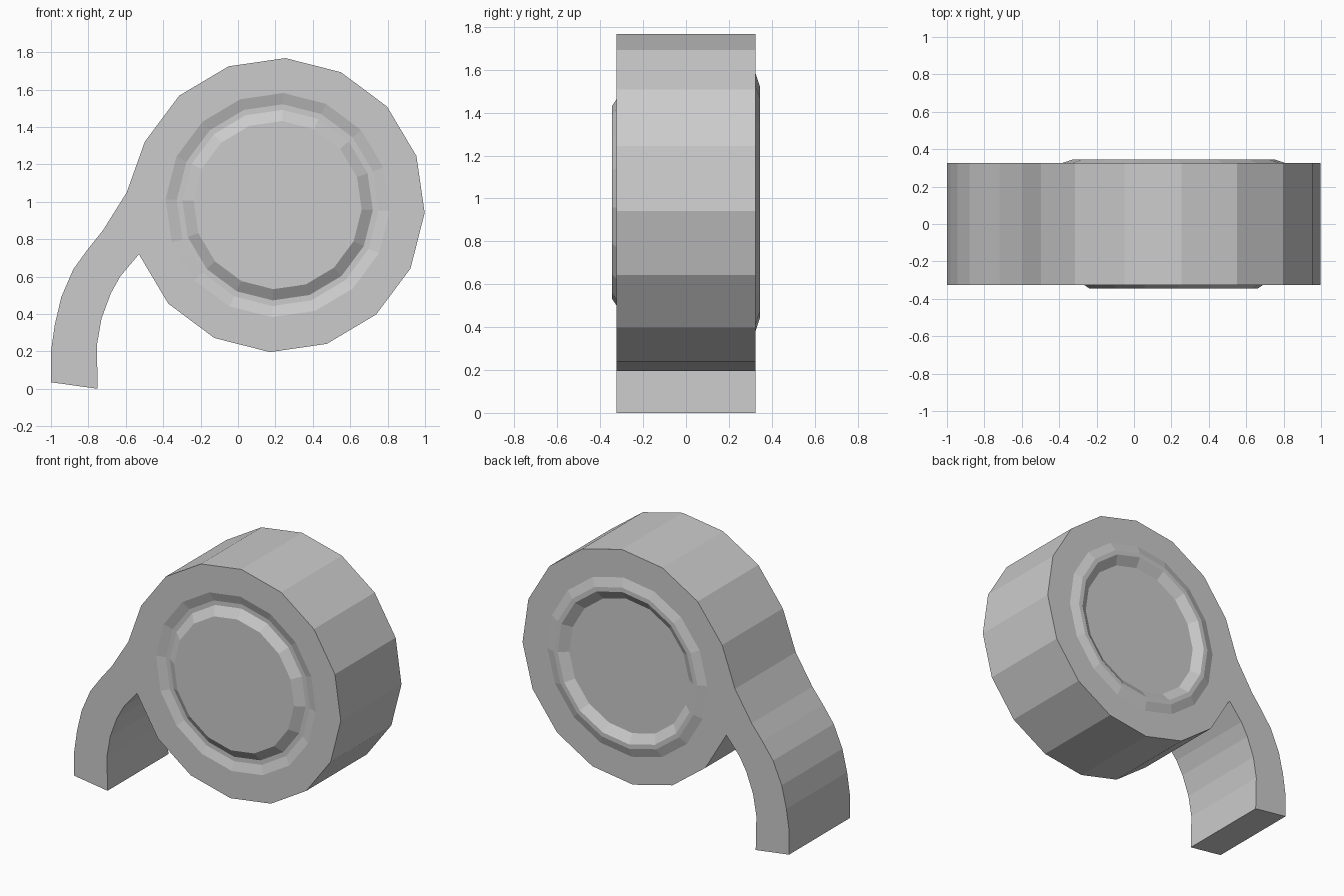
import bpy
import bmesh
from math import cos, sin, radians

old = bpy.data.objects.get("Cube")
if old:
    bpy.data.objects.remove(old, do_unlink=True)

SIDES = 16
CX, CZ, RADIUS = 0.212, 0.982, 0.787
HALF = 0.325                # half of the tape width
STEP = 0.02                 # height of the pressed ring
PEEL = 8                    # corner where the tape leaves the roll
PEEL_POINT = (-0.595, 1.05)

grey = bpy.data.materials.new("light grey")
grey.use_nodes = True
colour = (0.6, 0.6, 0.6, 1)
grey.diffuse_color = colour
grey.node_tree.nodes["Principled BSDF"].inputs["Base Color"].default_value = colour


def corner(radius, k):
    """Point k of a ring around the roll axis, in x and z."""
    if radius == RADIUS and k == PEEL:
        return PEEL_POINT
    a = radians(-3 + 360 / SIDES * k)
    return CX + radius * cos(a), CZ + radius * sin(a)


def finish(name, bm):
    bmesh.ops.recalc_face_normals(bm, faces=bm.faces)
    mesh = bpy.data.meshes.new(name)
    bm.to_mesh(mesh)
    bm.free()
    mesh.materials.append(grey)
    obj = bpy.data.objects.new(name, mesh)
    bpy.context.collection.objects.link(obj)


# Roll: rings from the front centre disc, over the rim, to the back disc.
# The ring is pressed through, so it is a groove in front and a ridge behind.
press = [(0.45, -STEP), (0.51, STEP), (0.54, STEP), (0.60, 0), (RADIUS, 0)]
rings = [(r, -HALF + d) for r, d in press]
rings += [(r, HALF + d) for r, d in reversed(press)]

bm = bmesh.new()
loops = []
for r, y in rings:
    points = [corner(r, k) for k in range(SIDES)]
    loops.append([bm.verts.new((x, y, z)) for x, z in points])
rim = len(press) - 1
for i, (a, b) in enumerate(zip(loops, loops[1:])):
    for k in range(SIDES):
        if i == rim and k == PEEL:
            continue        # the loose end joins here
        n = (k + 1) % SIDES
        bm.faces.new((a[k], a[n], b[n], b[k]))
bm.faces.new(loops[0])
bm.faces.new(loops[-1])
finish("tape_roll", bm)

# Loose end: curved strip profile extruded across the width
strip = [PEEL_POINT,
         (-0.72, 0.85), (-0.80, 0.75), (-0.88, 0.64), (-0.945, 0.49),
         (-0.98, 0.34), (-1.0, 0.20), (-1.0, 0.035), (-0.75, 0.0),
         (-0.755, 0.23), (-0.73, 0.375), (-0.68, 0.51), (-0.63, 0.60),
         corner(RADIUS, PEEL + 1)]
bm = bmesh.new()
front, back = [[bm.verts.new((x, y, z)) for x, z in strip] for y in (-HALF, HALF)]
bm.faces.new(front)
bm.faces.new(back)
for i in range(len(strip) - 1):
    bm.faces.new((front[i], front[i + 1], back[i + 1], back[i]))
finish("loose_tape_end", bm)
